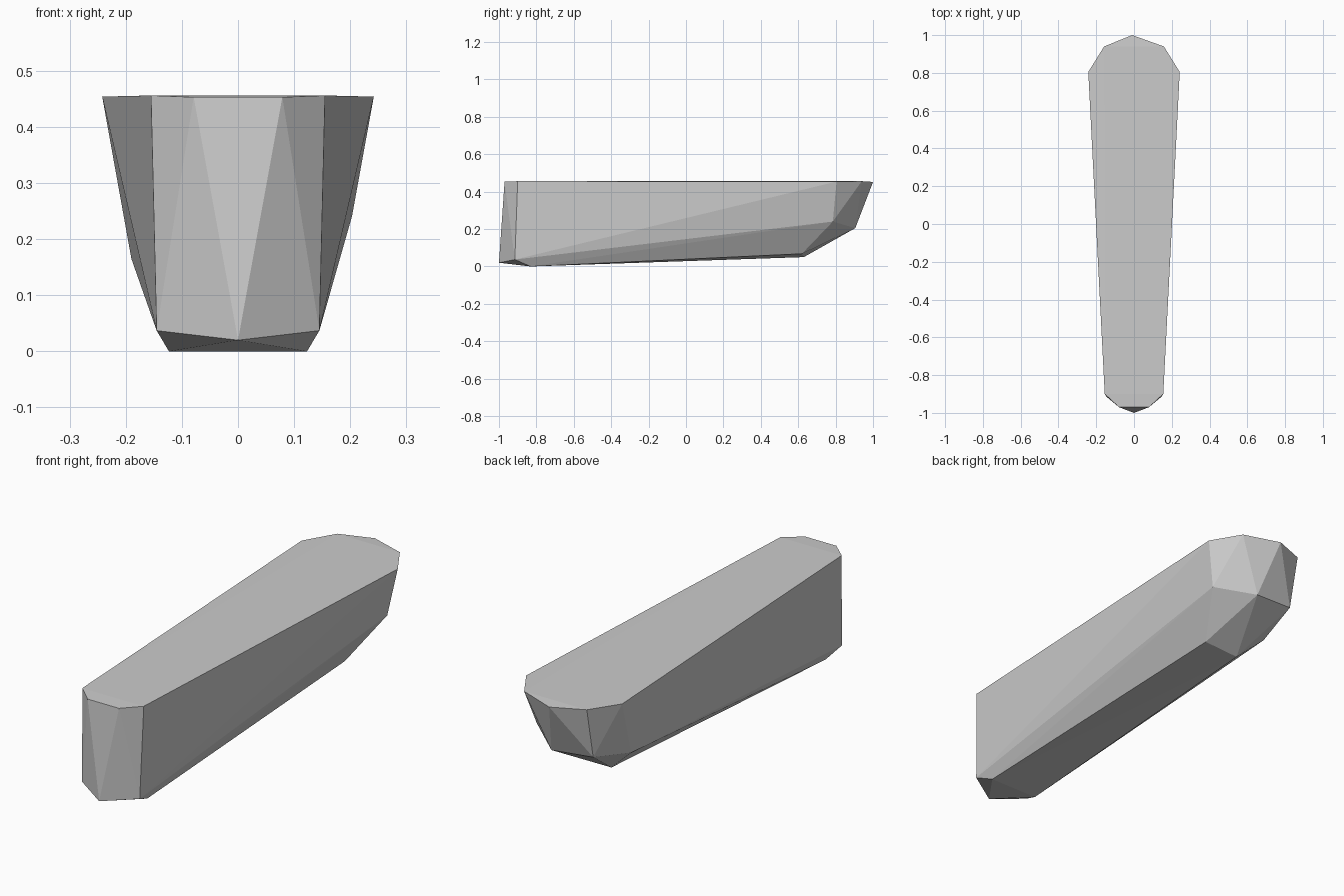
import bpy, bmesh

# Remove the default cube
cube = bpy.data.objects.get("Cube")
if cube:
    bpy.data.objects.remove(cube)


def make_material(name, colour):
    mat = bpy.data.materials.new(name)
    mat.use_nodes = True
    mat.diffuse_color = colour
    mat.node_tree.nodes["Principled BSDF"].inputs["Base Color"].default_value = colour
    return mat


def mirrored(points):
    return [(side * x, y, z) for x, y, z in points for side in (1, -1)]


# Flat top rim, paired left and right, plus the blunt tip at the back
rim = mirrored([(0.242, 0.805, 0.454), (0.158, 0.94, 0.456),
                (0.155, -0.90, 0.456), (0.079, -0.97, 0.453)])
rim.append((-0.01, 1.0, 0.452))

# Narrow front end and front underside
front = mirrored([(0.145, -0.915, 0.037), (0.123, -0.83, 0.0)])
front.append((0.0, -1.0, 0.02))

# Uneven chipped corners below the back end
back = [(0.203, 0.785, 0.24), (0.045, 0.905, 0.205), (-0.155, 0.89, 0.22),
        (-0.19, 0.667, 0.165), (0.105, 0.62, 0.068), (-0.065, 0.63, 0.05)]

# Faceted solid wrapped around the corners
bm = bmesh.new()
for corner in rim + front + back:
    bm.verts.new(corner)
bmesh.ops.convex_hull(bm, input=bm.verts[:])
bmesh.ops.recalc_face_normals(bm, faces=bm.faces[:])

mesh = bpy.data.meshes.new("tapered_block")
bm.to_mesh(mesh)
bm.free()
mesh.materials.append(make_material("plain grey", (0.6, 0.6, 0.6, 1.0)))
block = bpy.data.objects.new("tapered_block", mesh)
bpy.context.collection.objects.link(block)
